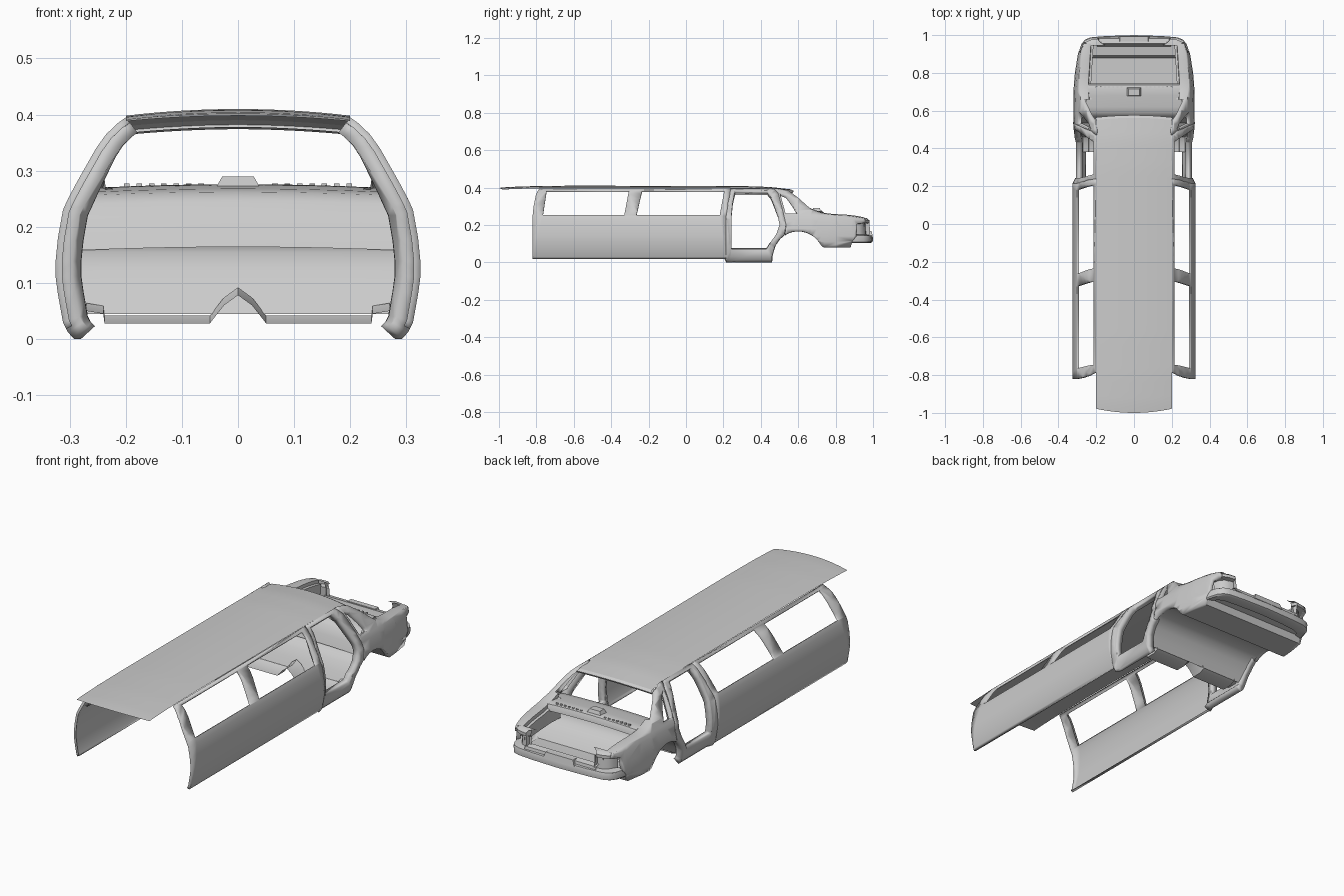
import bpy, bmesh, math
from mathutils import Vector

if "Cube" in bpy.data.objects:
    bpy.data.objects.remove(bpy.data.objects["Cube"])


def interp(table, t):
    if t <= table[0][0]:
        return table[0][1]
    for (a, va), (b, vb) in zip(table, table[1:]):
        if t <= b:
            return va + (vb - va) * (t - a) / (b - a)
    return table[-1][1]


# Body half-width by height, and how far it tapers in along the length
WIDTH = [(0, .292), (.012, .303), (.03, .312), (.08, .321), (.11, .325), (.14, .325), (.18, .321),
         (.23, .312), (.25, .303), (.28, .287), (.31, .27), (.34, .253), (.365, .235), (.385, .214), (.395, .2)]
TAPER = [(.215, 0), (.24, .012), (.45, .012), (.53, .002), (.7, .004), (.8, .012), (.9, .028), (.95, .043), (.99, .075)]


def side_x(y, z):
    return interp(WIDTH, z) - interp(TAPER, y) * min(1, max(0, (.4 - z) / .15))


def finish(name, bm, mirror=False, solid=0, rim=False, angle=35):
    me = bpy.data.meshes.new(name)
    bm.to_mesh(me)
    bm.free()
    ob = bpy.data.objects.new(name, me)
    bpy.context.collection.objects.link(ob)
    if solid:
        m = ob.modifiers.new("thickness", 'SOLIDIFY')
        m.thickness, m.offset, m.use_rim_only = solid, -1, rim
    if mirror:
        ob.modifiers.new("mirror", 'MIRROR').use_mirror_merge = False
    bpy.ops.object.select_all(action='DESELECT')
    ob.select_set(True)
    bpy.context.view_layer.objects.active = ob
    bpy.ops.object.shade_smooth_by_angle(angle=math.radians(angle))
    return ob


def side_sheet(name, outline, holes=(), **kw):
    """Flat (y, z) outline with holes, sliced and bent onto the body side."""
    bm = bmesh.new()
    for loop in [outline, *holes]:
        vs = [bm.verts.new((0, y, z)) for y, z in loop]
        for a, b in zip(vs, vs[1:] + vs[:1]):
            bm.edges.new((a, b))
    bmesh.ops.triangle_fill(bm, use_beauty=True, use_dissolve=False, edges=bm.edges[:], normal=(1, 0, 0))
    cuts = [((0, 0, z), (0, 0, 1)) for z, _ in WIDTH[1:-1]] + [((0, y, 0), (0, 1, 0)) for y, _ in TAPER]
    for co, no in cuts:
        bmesh.ops.bisect_plane(bm, geom=bm.verts[:] + bm.edges[:] + bm.faces[:], plane_co=co, plane_no=no, dist=1e-5)
    for v in bm.verts:
        v.co.x = side_x(v.co.y, v.co.z)
    bmesh.ops.recalc_face_normals(bm, faces=bm.faces[:])
    if sum(f.normal.x * f.calc_area() for f in bm.faces) < 0:
        bmesh.ops.reverse_faces(bm, faces=bm.faces[:])
    return finish(name, bm, mirror=True, **kw)


def loft(name, rows, **kw):
    """Grid surface through rows of points."""
    bm = bmesh.new()
    g = [[bm.verts.new(p) for p in r] for r in rows]
    for r, s in zip(g, g[1:]):
        for i in range(len(r) - 1):
            bm.faces.new((r[i], r[i + 1], s[i + 1], s[i]))
    bmesh.ops.recalc_face_normals(bm, faces=bm.faces[:])
    return finish(name, bm, **kw)


def block(name, bottom, top):
    """Tapered block from two (x half-width, y0, y1, z) rectangles."""
    bm = bmesh.new()
    vs = [bm.verts.new((sx * w, y, z)) for w, y0, y1, z in (bottom, top)
          for sx, y in ((-1, y0), (1, y0), (1, y1), (-1, y1))]
    for f in [(3, 2, 1, 0), (4, 5, 6, 7)] + [(i, (i + 1) % 4, (i + 1) % 4 + 4, i + 4) for i in range(4)]:
        bm.faces.new([vs[i] for i in f])
    return finish(name, bm)


# Roof skin, bowed front edge, drooping ends
ROOF_Z = [(-1, .386), (-.95, .391), (-.8, .396), (-.6, .398), (.3, .396), (.45, .391), (.56, .378)]
XS = [i / 8 for i in range(-8, 9)]


def roof_pt(u, t):
    bow = 1 - u * u
    y0, y1 = -.978 - .022 * bow, .55 + .012 * bow
    y = y0 + (y1 - y0) * t
    return (.2 * u, y, interp(ROOF_Z, y) + .012 * bow)


loft("roof", [[roof_pt(u, t / 40) for u in XS] for t in range(41)])

# Header above the rear window
edge = [Vector(roof_pt(u, 1)) for u in XS]
loft("rear_window_header", [[p + Vector((p.x * k, dy, dz)) for p in edge]
                            for k, dy, dz in ((0, 0, 0), (.03, .014, -.008), (.03, .01, -.016), (0, -.03, -.012))])

# Long side panels with two windows each
side_sheet("side_panel",
           [(-.82, .018), (.215, .018), (.215, .25), (.24, .395), (-.785, .395), (-.803, .36), (-.815, .3), (-.82, .25)],
           [[(-.765, .252), (-.33, .252), (-.305, .385), (-.745, .385)],
            [(-.265, .252), (.18, .252), (.205, .385), (-.235, .385)]], solid=.012, rim=True)

# Rear door opening frame
side_sheet("door_frame",
           [(.215, 0), (.46, 0), (.46, .03), (.475, .085), (.5, .125), (.525, .15), (.535, .2), (.52, .265),
            (.493, .37), (.47, .395), (.24, .395), (.22, .3), (.215, .25)],
           [[(.243, .07), (.43, .07), (.448, .1), (.485, .155), (.5, .2), (.49, .25), (.45, .36), (.435, .383),
             (.262, .383), (.25, .32), (.243, .25)]], solid=.034)

# Rear quarter with wheel arch and small rear side window
arch = [(.6 + .135 * math.cos(a), .032 + .135 * math.sin(a)) for a in [math.radians(d) for d in range(122, 20, -8)]]
side_sheet("rear_quarter",
           arch + [(.735, .08), (.88, .08), (.89, .115), (.912, .14), (.915, .207), (.965, .212), (.955, .236),
                   (.87, .25), (.78, .255), (.73, .262), (.67, .283), (.6, .345), (.55, .383), (.5, .395), (.47, .395),
                   (.493, .37), (.52, .265), (.535, .2)],
           [[(.502, .372), (.535, .355), (.567, .31), (.595, .262), (.532, .262)]], solid=.02, rim=True)

# Fender tops rolling in to the trunk opening, with gutter and inner trunk wall
rows = []
for y, z in [(.66, .287), (.7, .272), (.73, .262), (.78, .255), (.87, .25), (.92, .243), (.955, .236)]:
    x, xi = side_x(y, z), interp([(.66, .238), (.73, .242), (.955, .228)], y)
    rows.append([(x, y, z), ((x + xi) / 2, y, z + .004), (xi, y, z), (xi - .002, y, z - .016),
                 (xi - .014, y, z - .018), (xi - .012, y, min(z - .03, .17))])
loft("fender_top", rows, mirror=True)

# Rear corner caps over the lamps, and lamp recesses
corner = [(.275, .915), (.268, .945), (.25, .966), (.225, .976), (.192, .98)]
loft("corner_cap", [[(x - .035, .945, .238) for x, y in corner],
                    [(x - .008, y - .012, .236) for x, y in corner],
                    [(x, y, .225) for x, y in corner],
                    [(x, y, .21) for x, y in corner],
                    [(x - .02, y - .02, .207) for x, y in corner]], mirror=True)
loft("lamp_recess", [[(x - .02, y - .02, .207) for x, y in corner],
                     [(x - .018, y - .016, .145) for x, y in corner],
                     [(x + .01, y + .005, .142) for x, y in corner]], mirror=True)
loft("lamp_side_wall", [[(.192, .95, .237), (.192, .98, .225), (.185, .985, .15)],
                        [(.185, .94, .237), (.184, .95, .21), (.184, .95, .15)]], mirror=True)

# Wraparound bumper
path = [(.297, .868), (.292, .91), (.28, .95), (.26, .976), (.23, .988), (.15, .995), (0, 1)]
path += [(-x, y) for x, y in path[-2::-1]]
loft("rear_bumper", [[(x * (1 - k), y - k * .9, z) for x, y in path]
                     for k, z in ((.07, .108), (.015, .104), (.002, .11), (0, .13), (.005, .144), (.05, .15))])

# Trunk lower sill and plate block
loft("trunk_rear_sill", [[(x / 10, y, z) for x in (-1.95, -1, 0, 1, 1.95)]
                         for y, z in ((.985, .148), (.982, .162), (.955, .168), (.95, .15), (.94, .12))])
block("plate_holder", (.085, .965, .998, .14), (.075, .965, .992, .168))

# Underfloor: kick-up over the axle, drop to the trunk well, rise to the bumper
prof = [(.455, .045), (.475, .085), (.5, .125), (.53, .155), (.57, .166), (.62, .167), (.66, .157), (.7, .127),
        (.735, .08), (.8, .079), (.88, .08), (.892, .112), (.95, .12)]
loft("underfloor", [[(u * (side_x(y, max(z, .05)) - .012), y, z) for u in (-1, -.5, 0, .5, 1)] for y, z in prof])

# Cabin floor with centre tunnel
sect = [(.27, .05), (.24, .045), (.238, .028), (.05, .028), (.025, .06), (0, .078)]
sect += [(-x, z) for x, z in sect[-2::-1]]
loft("cabin_floor", [[(x, y, z + dz) for x, z in sect] for y, dz in ((.38, 0), (.43, 0), (.46, .014))])

# Seat-back bulkhead and parcel shelf
prof = [(.535, .158), (.55, .2), (.57, .24), (.59, .256), (.62, .262), (.68, .267), (.715, .27), (.735, .264),
        (.742, .25), (.745, .235)]
loft("parcel_shelf", [[(u * interp([(.53, .285), (.58, .27), (.7, .243)], y), y, z + .006 * (1 - u * u))
                       for u in (-1, -.75, -.5, -.25, 0, .25, .5, .75, 1)] for y, z in prof])

# High brake lamp and rear window vents
block("high_brake_lamp", (.042, .675, .725, .265), (.028, .68, .715, .29))
for i in range(-9, 10):
    if abs(i) > 2:
        v = block("shelf_vent", (.005, .722, .728, .268), (.005, .722, .728, .277))
        v.location.x = i * .022
